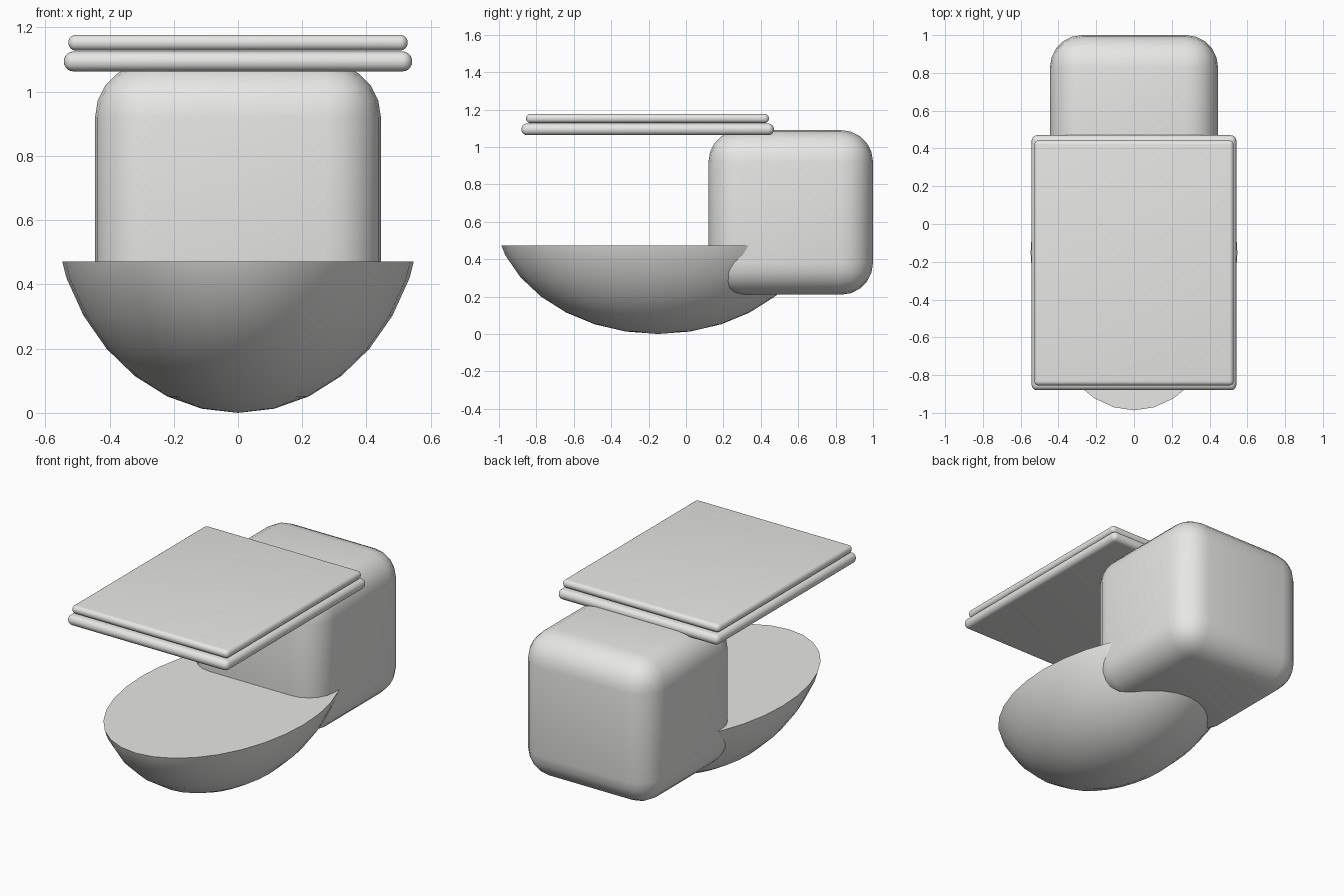
import bpy, bmesh
from mathutils import Vector

if "Cube" in bpy.data.objects:
    bpy.data.objects.remove(bpy.data.objects["Cube"])

mat = bpy.data.materials.new("pale_ceramic")
mat.diffuse_color = (0.8, 0.8, 0.79, 1)
mat.use_nodes = True
mat.node_tree.nodes["Principled BSDF"].inputs["Base Color"].default_value = mat.diffuse_color


def finish(name, bm, angle):
    me = bpy.data.meshes.new(name)
    bm.to_mesh(me)
    bm.free()
    me.materials.append(mat)
    ob = bpy.data.objects.new(name, me)
    bpy.context.collection.objects.link(ob)
    bpy.ops.object.select_all(action='DESELECT')
    ob.select_set(True)
    bpy.context.view_layer.objects.active = ob
    bpy.ops.object.shade_smooth_by_angle(angle=angle)
    return ob


def rounded_box(name, lo, hi, radius, segments):
    lo, hi = Vector(lo), Vector(hi)
    bm = bmesh.new()
    bmesh.ops.create_cube(bm, size=1)
    for v in bm.verts:
        v.co = Vector(((lo[i] + hi[i]) / 2 + v.co[i] * (hi[i] - lo[i])) for i in range(3))
    bmesh.ops.bevel(bm, geom=bm.edges[:], offset=radius, segments=segments,
                    profile=0.5, affect='EDGES')
    return finish(name, bm, 0.7)


# Bowl: stretched sphere cut flat below its equator, with a closed top
bm = bmesh.new()
bmesh.ops.create_uvsphere(bm, u_segments=32, v_segments=16, radius=1)
for v in bm.verts:
    v.co = Vector((v.co.x * 0.578, v.co.y * 0.883 - 0.15, v.co.z * 0.68 + 0.68))
cut = bmesh.ops.bisect_plane(bm, geom=bm.verts[:] + bm.edges[:] + bm.faces[:],
                             plane_co=(0, 0, 0.472), plane_no=(0, 0, 1), clear_outer=True)
rim = [e for e in cut["geom_cut"] if isinstance(e, bmesh.types.BMEdge)]
bmesh.ops.contextual_create(bm, geom=rim)
bmesh.ops.recalc_face_normals(bm, faces=bm.faces[:])
finish("bowl", bm, 0.7)

# Tank and the two slabs on top
rounded_box("tank", (-0.445, 0.12, 0.21), (0.445, 1.0, 1.09), 0.17, 5)
rounded_box("seat", (-0.542, -0.88, 1.063), (0.542, 0.47, 1.125), 0.03, 6)
rounded_box("lid", (-0.528, -0.855, 1.128), (0.528, 0.443, 1.177), 0.0235, 6)
